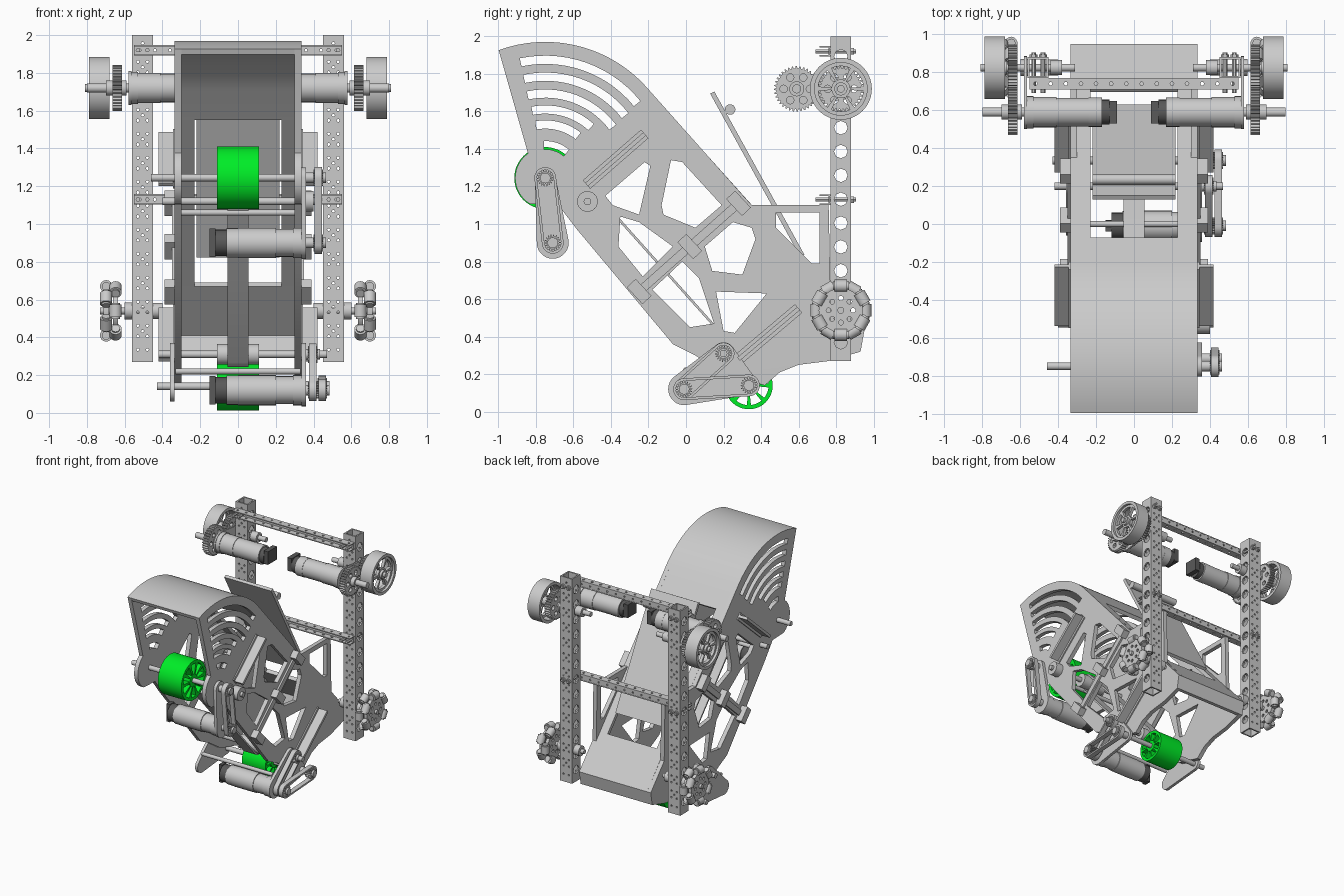
import bpy, bmesh
from math import sin, cos, pi, radians
from mathutils import Matrix, Vector
from mathutils.geometry import convex_hull_2d

if "Cube" in bpy.data.objects:
    bpy.data.objects.remove(bpy.data.objects["Cube"])


def colour(name, rgb):
    m = bpy.data.materials.new(name)
    m.diffuse_color = (*rgb, 1)
    m.use_nodes = True
    m.node_tree.nodes["Principled BSDF"].inputs["Base Color"].default_value = m.diffuse_color
    return m


GREEN = colour("green", (0.0, 0.85, 0.02))
WHITE = colour("white", (0.8, 0.8, 0.78))
DARK = colour("dark", (0.1, 0.1, 0.1))
AXES = {'X': Matrix(((0, 0, 1), (1, 0, 0), (0, 1, 0))),
        'Y': Matrix(((1, 0, 0), (0, 0, -1), (0, 1, 0))),
        'Z': Matrix.Identity(3)}


# ---- 2D shapes -------------------------------------------------------------
def arc(c, r, a0, a1, n=24):
    return [(c[0] + r * cos(radians(a0 + (a1 - a0) * i / n)),
             c[1] + r * sin(radians(a0 + (a1 - a0) * i / n))) for i in range(n + 1)]


def circle(c, r, n=32):
    return arc(c, r, 0, 360, n)[:-1]


def sector(c, r0, r1, a0, a1, n=8):
    return arc(c, r1, a0, a1, n) + arc(c, r0, a1, a0, n)


def hull(*circles):
    pts = [p for y, z, r in circles for p in circle((y, z), r, 28)]
    return [pts[i] for i in convex_hull_2d(pts)]


def bar(p, q, w):
    p, q = Vector(p), Vector(q)
    d = (q - p).normalized() * w / 2
    n = Vector((-d.y, d.x))
    return [p + n, p - n, q - n, q + n]


def rect(a0, a1, b0, b1):
    return [(a0, b0), (a1, b0), (a1, b1), (a0, b1)]


def gear(c, r, teeth):
    return [(c[0] + (r if i % 4 < 2 else r - .013) * cos(i * pi / 2 / teeth),
             c[1] + (r if i % 4 < 2 else r - .013) * sin(i * pi / 2 / teeth)) for i in range(teeth * 4)]


# ---- solid: outline with holes, extruded from d0 to d1 along an axis --------
def solid(name, outline, d0, d1, holes=(), axis='X', mat=None, mirror=False):
    cu = bpy.data.curves.new(name, 'CURVE')
    cu.dimensions, cu.fill_mode, cu.extrude = '2D', 'BOTH', abs(d1 - d0) / 2
    for loop in [outline, *holes]:
        sp = cu.splines.new('POLY')
        sp.points.add(len(loop) - 1)
        for pt, (a, b) in zip(sp.points, loop):
            pt.co = (a, b, 0, 1)
        sp.use_cyclic_u = True
    tmp = bpy.data.objects.new(name, cu)
    me = bpy.data.meshes.new_from_object(tmp)
    bpy.data.objects.remove(tmp)
    mid = (d0 + d1) / 2 * (-1 if axis == 'Y' else 1)
    for s in ((1, -1) if mirror else (1,)):
        m = me.copy()
        m.transform(Matrix.Diagonal((s, 1, 1, 1)) @ AXES[axis].to_4x4() @ Matrix.Translation((0, 0, mid)))
        bm = bmesh.new()
        bm.from_mesh(m)
        bmesh.ops.remove_doubles(bm, verts=bm.verts, dist=1e-5)
        bmesh.ops.recalc_face_normals(bm, faces=bm.faces)
        bm.to_mesh(m)
        bm.free()
        m.shade_smooth()
        m.set_sharp_from_angle(angle=radians(30))
        m.materials.clear()
        if mat:
            m.materials.append(mat)
        label = name + ("_right" if s > 0 else "_left") if mirror else name
        bpy.context.collection.objects.link(bpy.data.objects.new(label, m))


def rod(name, y, z, r, x0, x1, **kw):
    solid(name, circle((y, z), r, 24), x0, x1, **kw)


# ---- shooter side plates ----------------------------------------------------
TOP, FEED, LOW, INTAKE = (-.75, 1.245), (-.525, 1.12), (.2, .31), (.335, .14)
MOTOR_UP, MOTOR_LOW = (-.71, .9), (-.01, .12)
outline = (arc(TOP, .725, 110, 42) + [(.35, 1.10), (.76, 1.10), (.77, .63), (.95, .43), (.93, .32),
           (.76, .27), (.60, .25), (.50, .21), (.42, .14), (.2, .2), (.05, .3), (-.07, .36), (-.58, .97),
           (-.68, 1.10)] + arc(TOP, .16, 240, 125))
slots = [sector(TOP, r - .022, r + .022, a, b, 14) for r, a, b in
         ((.63, 39, 102), (.54, 38, 102), (.45, 37, 102), (.365, 48, 101), (.285, 52, 100), (.175, 50, 92))]
windows = [
    [(-.43, 1.15), (-.22, 1.33), (-.19, 1.31), (-.25, 1.05), (-.39, 1.10)],
    [(-.08, 1.34), (-.02, 1.33), (.19, 1.10), (.05, .98), (-.12, 1.05), (-.13, 1.1)],
    [(-.35, 1.04), (-.25, 1.01), (-.07, .88), (-.23, .72), (-.36, .88)],
    [(.10, .88), (.25, 1.01), (.35, .98), (.37, .92), (.30, .73), (.14, .75)],
    [(-.18, .65), (-.02, .80), (.07, .71), (.15, .47), (.02, .45)],
    [(.16, .64), (.43, .63), (.26, .42), (.20, .43)],
    [(.48, 1.06), (.71, 1.06), (.71, .79), (.67, .79), (.48, .98)]]
solid("side_plate", outline, .30, .335, slots + windows, mirror=True)

# ---- curved hood and straight back sheet with its opening -------------------
a, b, c, e = (-.07, 1.57), (.72, .69), (.95, .43), (.93, .32)
inset = lambda p: (p[0] - .023, p[1] - .02)
solid("hood", arc(TOP, .725, 110, 42) + [a, inset(a)] + arc(TOP, .695, 42, 110), -.3, .3)
solid("back_strip", [a, b, inset(b), inset(a)], .23, .3, mirror=True)
solid("lower_ramp", [b, c, e, (.90, .32), inset(c), inset(b)], -.3, .3)
solid("rear_flap", bar((.14, 1.70), (.62, .83), .025), -.22, .22)
rod("flap_hinge", .235, 1.61, .028, -.22, .22)

# ---- angle brackets and clamp collars on the plates -------------------------
for n, p, q in (("upper", (-.53, 1.21), (-.22, 1.48)), ("lower", (.28, .28), (.60, .55))):
    solid(n + "_bracket_flange", bar(p, q, .06), .335, .345, mirror=True)
    solid(n + "_bracket", bar(p, q, .022), .345, .42, mirror=True)
for i, (y, z) in enumerate(((-.25, .64), (.02, .88), (.28, 1.11))):
    solid(f"clamp_collar_{i}", bar((y - .042, z + .045), (y + .042, z - .045), .065), .335, .39, mirror=True)
solid("diagonal_brace", bar((-.25, .64), (.28, 1.11), .045), .335, .35, mirror=True)

# ---- shafts, spoked rollers and the feed belt -------------------------------
for n, (y, z), r, x0, x1 in (("shooter", TOP, .02, -.46, .46), ("feed", FEED, .02, -.4, .42),
                             ("front_tie", (-.56, 1.06), .016, -.31, .31), ("lower", LOW, .02, -.42, .47),
                             ("lower_tie", (.0, .22), .016, -.33, .33), ("intake", INTAKE, .02, -.43, .47)):
    rod(n + "_shaft", y, z, r, x0, x1)


def spoked(name, c, r, rim, hub, n, x0, x1, **kw):
    gap = 360 / n
    solid(name, circle(c, r, 48), x0, x1,
          [sector(c, hub, r - rim, i * gap + 6, (i + 1) * gap - 6) for i in range(n)], **kw)


spoked("shooter_wheel", TOP, .165, .025, .05, 10, -.11, .11, mat=GREEN)
spoked("intake_wheel", INTAKE, .127, .022, .045, 8, -.11, .11, mat=GREEN)
solid("feed_belt", hull((*FEED, .068), (*LOW, .068)), -.055, .055, [hull((*FEED, .055), (*LOW, .055))])
rod("feed_pulley_top", *FEED, .055, -.11, .11)
rod("feed_pulley_bottom", *LOW, .055, -.11, .11)

# ---- motor arms -------------------------------------------------------------
solid("upper_motor_arm", hull((*TOP, .055), (*MOTOR_UP, .085)), .335, .36)
solid("lower_arm", hull((*MOTOR_LOW, .085), (*INTAKE, .05), (*LOW, .06)), .336, .36)
solid("lower_arm_left", hull((.0, .12, .06), (*INTAKE, .05), (*LOW, .06)), -.36, -.336)


def belt_drive(name, p, q, x0):
    solid(name + "_belt", hull((*p, .058), (*q, .058)), x0, x0 + .04, [hull((*p, .044), (*q, .044))])
    for i, k in enumerate((p, q)):
        solid(f"{name}_pulley_{i}", gear(k, .045, 18), x0 - .005, x0 + .045)
        rod(f"{name}_hub_{i}", *k, .028, .345, x0 + .06)


belt_drive("shooter_drive", TOP, MOTOR_UP, .405)
belt_drive("intake_drive", MOTOR_LOW, INTAKE, .425)
belt_drive("feed_drive", MOTOR_LOW, LOW, .375)
rod("feed_end_hub", *FEED, .055, .336, .4)


def motor(name, c, segments, **kw):
    for i, (r, x0, x1, mat) in enumerate(segments):
        rod(f"{name}_part_{i}", *c, r, x0, x1, mat=mat, **kw)


for n, c in (("upper_motor", MOTOR_UP), ("lower_motor", MOTOR_LOW)):
    motor(n, c, ((.07, -.12, -.06, DARK), (.078, -.06, .0, None), (.08, .0, .2, None),
                 (.074, .2, .29, None), (.08, .29, .336, None)))
    solid(n + "_terminal", rect(c[0] - .03, c[0] + .03, c[1] - .075, c[1] + .075), -.15, -.12, mat=DARK)

# ---- perforated upright rails ------------------------------------------------
zs = [.37 + .127 * k for k in range(13)]
big = [circle((.825, z), .036, 8) for z in zs]
small = [circle((x, z + dz), .008, 6) for z in zs for x in (.48, .53) for dz in (-.035, .035)]
small += [circle((.505, z + .063), .008, 6) for z in zs]
for n, x in (("inner", .45), ("outer", .55)):
    solid(f"rail_{n}_face", rect(.77, .88, .27, 2.0), x, x + .012, big, mirror=True)
for n, y in (("front", .77), ("rear", .868)):
    solid(f"rail_{n}_face", rect(.462, .55, .27, 2.0), y, y + .012, small, axis='Y', mirror=True)

# ---- perforated cross bars with bolts ---------------------------------------
for n, z in (("upper", 1.92), ("middle", 1.13)):
    xs = [-.52 + .08 * i for i in range(14)]
    for m, d in (("top", z + .02), ("bottom", z - .028)):
        solid(f"{n}_crossbar_{m}", rect(-.55, .55, .71, .77), d, d + .008,
              [circle((x, .74), .01, 6) for x in xs], axis='Z')
    solid(n + "_crossbar_web", rect(-.55, .55, z - .02, z + .02), .758, .768,
          [circle((x, z), .008, 6) for x in xs], axis='Y')
    for i, x in enumerate((.48, .53)):
        solid(f"{n}_bolt_{i}", circle((x, z), .012, 6), .69, .905, axis='Y', mirror=True)
        solid(f"{n}_nut_{i}", circle((x, z), .02, 6), .88, .895, axis='Y', mirror=True)

# ---- drive wheels, gears and drive motors -----------------------------------
W, G = (.825, 1.72), (.59, 1.72)
solid("drive_tyre", circle(W, .165, 56), .68, .79, [circle(W, .14, 48)], mirror=True)
spoked("drive_wheel_web", W, .141, .02, .05, 6, .745, .77, mirror=True)
rod("drive_wheel_hub", *W, .035, .67, .79, mirror=True)
rod("drive_axle", *W, .02, .31, .81, mirror=True)
rod("drive_axle_collar", *W, .04, .38, .44, mirror=True)
for n, c in (("wheel", W), ("motor", G)):
    solid(n + "_gear", gear(c, .121, 36), .615, .665,
          [circle((c[0] + .07 * cos(k * pi / 3), c[1] + .07 * sin(k * pi / 3)), .02, 12) for k in range(6)],
          mirror=True)
rod("motor_gear_hub", *G, .04, .59, .70, mirror=True)
rod("motor_output_shaft", *G, .024, .54, .80, mirror=True)
solid("drive_motor_plate", hull((*G, .09), (*W, .06)), .565, .58, mirror=True)
motor("drive_motor", G, ((.066, .13, .17, DARK), (.078, .17, .24, None), (.076, .24, .41, WHITE),
                         (.08, .41, .53, None), (.085, .53, .565, None)), mirror=True)
solid("drive_motor_terminal", rect(.53, .65, 1.68, 1.79), .09, .13, mat=DARK, mirror=True)

# ---- omni wheels with two staggered rows of rollers -------------------------
O = (.825, .54)
for row, x in enumerate((.648, .698)):
    solid(f"omni_disc_{row}", circle(O, .118, 36), x - .014, x + .014,
          [circle((O[0] + .065 * cos(k * pi / 4), O[1] + .065 * sin(k * pi / 4)), .013, 10) for k in range(8)],
          mirror=True)
    for k in range(6):
        t = radians(60 * k + 30 * row)
        for s in (1, -1):
            bm = bmesh.new()
            bmesh.ops.create_cone(bm, cap_ends=True, segments=14, radius1=.033, radius2=.033, depth=.085)
            bmesh.ops.bevel(bm, geom=[d for d in bm.edges if all(len(f.verts) == 4 for f in d.link_faces) is False],
                            offset=.01, segments=2, affect='EDGES')
            bm.transform(Matrix.Translation((s * x, O[0] + .13 * cos(t), O[1] + .13 * sin(t)))
                         @ Matrix.Rotation(t, 4, 'X'))
            me = bpy.data.meshes.new("omni_roller")
            bm.to_mesh(me)
            bm.free()
            me.shade_smooth()
            me.set_sharp_from_angle(angle=radians(40))
            bpy.context.collection.objects.link(bpy.data.objects.new("omni_roller", me))
rod("omni_axle", *O, .018, .37, .73, mirror=True)
rod("omni_inner_collar", *O, .042, .40, .45, mirror=True)
rod("omni_outer_collar", *O, .045, .562, .60, mirror=True)
